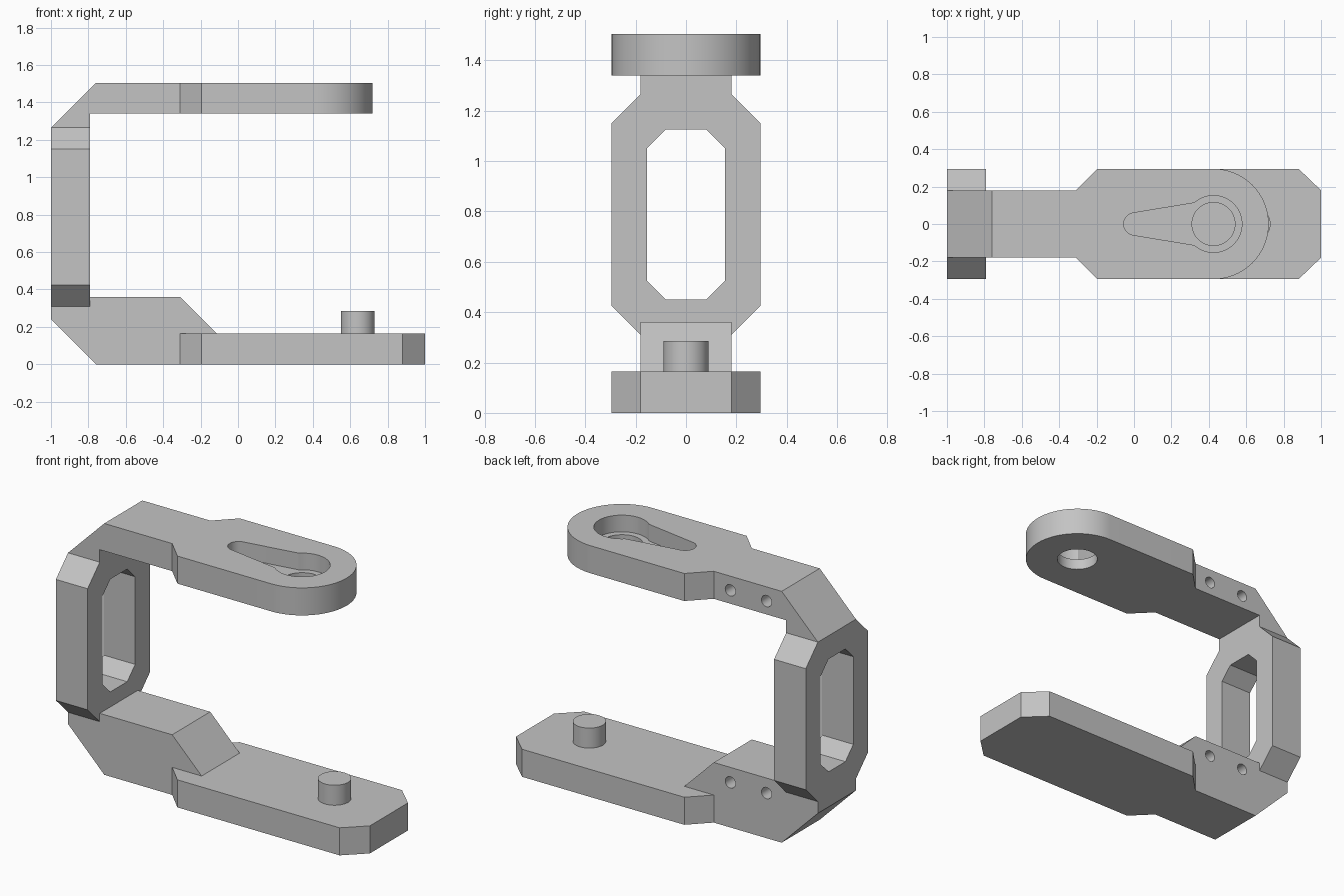
import bpy
import bmesh
from math import cos, sin, pi, radians
from mathutils import Vector

cube = bpy.data.objects.get("Cube")
if cube:
    bpy.data.objects.remove(cube, do_unlink=True)

grey = bpy.data.materials.new("plain grey")
grey.use_nodes = True
GREY = (0.55, 0.55, 0.55, 1)
grey.diffuse_color = GREY
grey.node_tree.nodes["Principled BSDF"].inputs["Base Color"].default_value = GREY

NARROW, WIDE = 0.18, 0.295      # half widths of the neck and the pads
THICK, TOP = 0.165, 1.505       # arm thickness and overall height
BORE_X = 0.425


def prism(name, outline, axis, start, end):
    """Extrude a flat outline along one axis."""
    place = {"x": lambda a, b, d: (d, a, b),
             "y": lambda a, b, d: (a, d, b),
             "z": lambda a, b, d: (a, b, d)}[axis]
    bm = bmesh.new()
    face = bm.faces.new([bm.verts.new(place(a, b, start)) for a, b in outline])
    ext = bmesh.ops.extrude_face_region(bm, geom=[face])
    moved = [g for g in ext["geom"] if isinstance(g, bmesh.types.BMVert)]
    bmesh.ops.translate(bm, verts=moved, vec=Vector(place(0, 0, end - start)))
    bmesh.ops.recalc_face_normals(bm, faces=bm.faces)
    mesh = bpy.data.meshes.new(name)
    bm.to_mesh(mesh)
    bm.free()
    mesh.materials.append(grey)
    obj = bpy.data.objects.new(name, mesh)
    bpy.context.collection.objects.link(obj)
    return obj


def arc(cx, cy, r, a0=0, a1=360, n=48):
    angles = [radians(a0 + (a1 - a0) * i / n) for i in range(n + 1)]
    pts = [(cx + r * cos(t), cy + r * sin(t)) for t in angles]
    return pts[:-1] if a1 - a0 == 360 else pts


def octagon(half, low, high, cut):
    right = [(half - cut, low), (half, low + cut),
             (half, high - cut), (half - cut, high)]
    return right + [(-a, b) for a, b in reversed(right)]


def select(obj):
    bpy.ops.object.select_all(action="DESELECT")
    obj.select_set(True)
    bpy.context.view_layer.objects.active = obj


def carve(obj, cutter):
    """Subtract a cutter and throw it away."""
    mod = obj.modifiers.new("cut", "BOOLEAN")
    mod.operation = "DIFFERENCE"
    mod.solver = "EXACT"
    mod.object = cutter
    select(obj)
    bpy.ops.object.modifier_apply(modifier=mod.name)
    bpy.data.objects.remove(cutter, do_unlink=True)


# Upright column with a chamfered window
column = prism("column", octagon(WIDE, 0.31, 1.265, WIDE - NARROW), "x", -1, -0.79)
carve(column, prism("window_cutter", octagon(0.155, 0.45, 1.125, 0.075),
                    "x", -1.1, -0.7))

# Necks joining the column to the arms
lower_neck = prism("lower_neck", [
    (-1, 0.31), (-1, 0.24), (-0.76, 0), (-0.31, 0), (-0.31, THICK),
    (-0.115, THICK), (-0.31, 0.36), (-0.79, 0.36), (-0.79, 0.31)],
    "y", -NARROW, NARROW)
upper_neck = prism("upper_neck", [
    (-1, 1.265), (-0.76, TOP), (-0.31, TOP), (-0.31, 1.34),
    (-0.79, 1.34), (-0.79, 1.265)], "y", -NARROW, NARROW)

# Blind screw holes in the back of each neck
for neck, z in ((lower_neck, 0.27), (upper_neck, 1.42)):
    for x in (-0.42, -0.66):
        carve(neck, prism("screw_cutter", arc(x, z, 0.034, n=24), "y", 0.06, 0.3))

# Lower pad with chamfered end, and its pin
shoulder = [(-0.195, -WIDE), (-0.31, -NARROW), (-0.31, NARROW), (-0.195, WIDE)]
lower_pad = prism("lower_pad", shoulder + [
    (0.88, WIDE), (1, NARROW), (1, -NARROW), (0.88, -WIDE)], "z", 0, THICK)
pin = prism("pin", arc(0.64, 0, 0.09), "z", THICK, 0.285)

# Upper pad with rounded end, keyhole pocket and through hole
upper_pad = prism("upper_pad", shoulder + arc(BORE_X, 0, WIDE, 90, -90),
                  "z", 1.34, TOP)
floor = TOP - 0.1
keyhole = arc(0.005, 0, 0.06, 98, 262, 16) + arc(BORE_X, 0, 0.152, -132, 132)
carve(upper_pad, prism("pocket_cutter", keyhole, "z", floor, TOP + 0.1))
carve(upper_pad, prism("bore_cutter", arc(BORE_X, 0, 0.115), "z", 1.2, TOP + 0.1))

# Smooth the round walls, keep all corners crisp
for obj in (column, lower_neck, upper_neck, lower_pad, pin, upper_pad):
    select(obj)
    bpy.ops.object.shade_smooth_by_angle(angle=radians(25))
